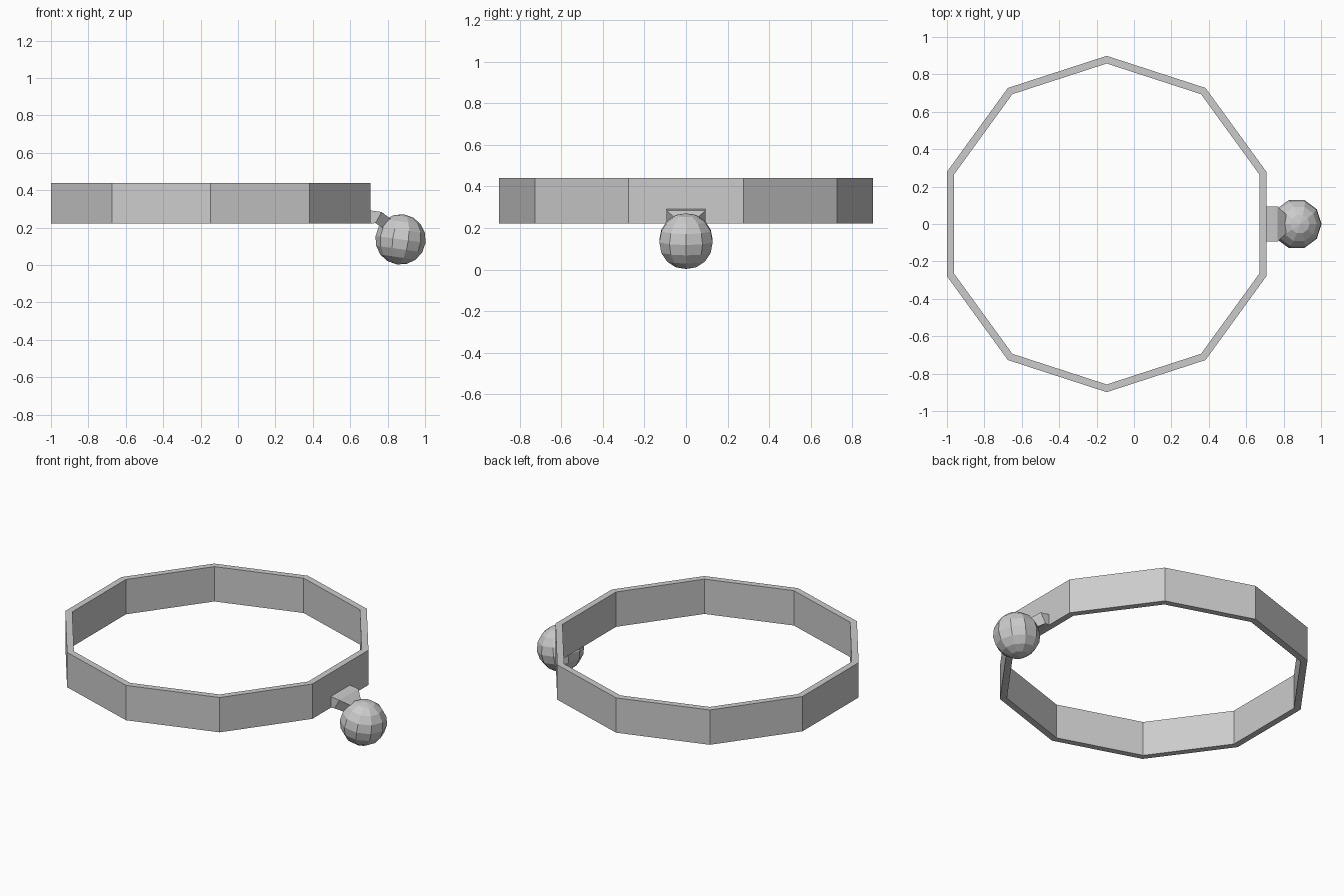
import bpy, bmesh, math
from mathutils import Matrix

if "Cube" in bpy.data.objects:
    bpy.data.objects.remove(bpy.data.objects["Cube"])


def finish(bm, name):
    bmesh.ops.recalc_face_normals(bm, faces=bm.faces)
    mesh = bpy.data.meshes.new(name)
    bm.to_mesh(mesh)
    bm.free()
    obj = bpy.data.objects.new(name, mesh)
    bpy.context.collection.objects.link(obj)
    return obj


def bridge(bm, loops, closed=False):
    # Skin consecutive four-point cross-sections with quads
    rings = [[bm.verts.new(p) for p in loop] for loop in loops]
    pairs = list(zip(rings, rings[1:] + rings[:1])) if closed else list(zip(rings, rings[1:]))
    for a, b in pairs:
        for i in range(4):
            j = (i + 1) % 4
            bm.faces.new((a[i], a[j], b[j], b[i]))
    if not closed:
        bm.faces.new(rings[0])
        bm.faces.new(rings[-1])


# Ten-sided band
SIDES, CX = 10, -0.146
profile = [(0.899, 0.222), (0.899, 0.44), (0.858, 0.44), (0.858, 0.222)]
sections = []
for k in range(SIDES):
    a = math.pi / 2 + k * math.tau / SIDES
    sections.append([(CX + r * math.cos(a), r * math.sin(a), z) for r, z in profile])
bm = bmesh.new()
bridge(bm, sections, closed=True)
finish(bm, "band")

# Tab that bends down and narrows into the bead: top x, top z, bottom x, bottom z, half width
bm = bmesh.new()
bridge(bm, [[(tx, -w, tz), (tx, w, tz), (bx, w, bz), (bx, -w, bz)]
            for tx, tz, bx, bz, w in [(0.70, 0.293, 0.70, 0.222, 0.094),
                                      (0.768, 0.284, 0.735, 0.224, 0.094),
                                      (0.815, 0.247, 0.78, 0.195, 0.05)]])
finish(bm, "tab")

# Low-poly bead, tilted slightly
bm = bmesh.new()
bmesh.ops.create_uvsphere(bm, u_segments=10, v_segments=8, radius=0.135)
bm.transform(Matrix.Translation((0.869, 0, 0.137))
             @ Matrix.Rotation(math.radians(8), 4, 'Y')
             @ Matrix.Rotation(math.radians(90), 4, 'Z'))
finish(bm, "bead")
